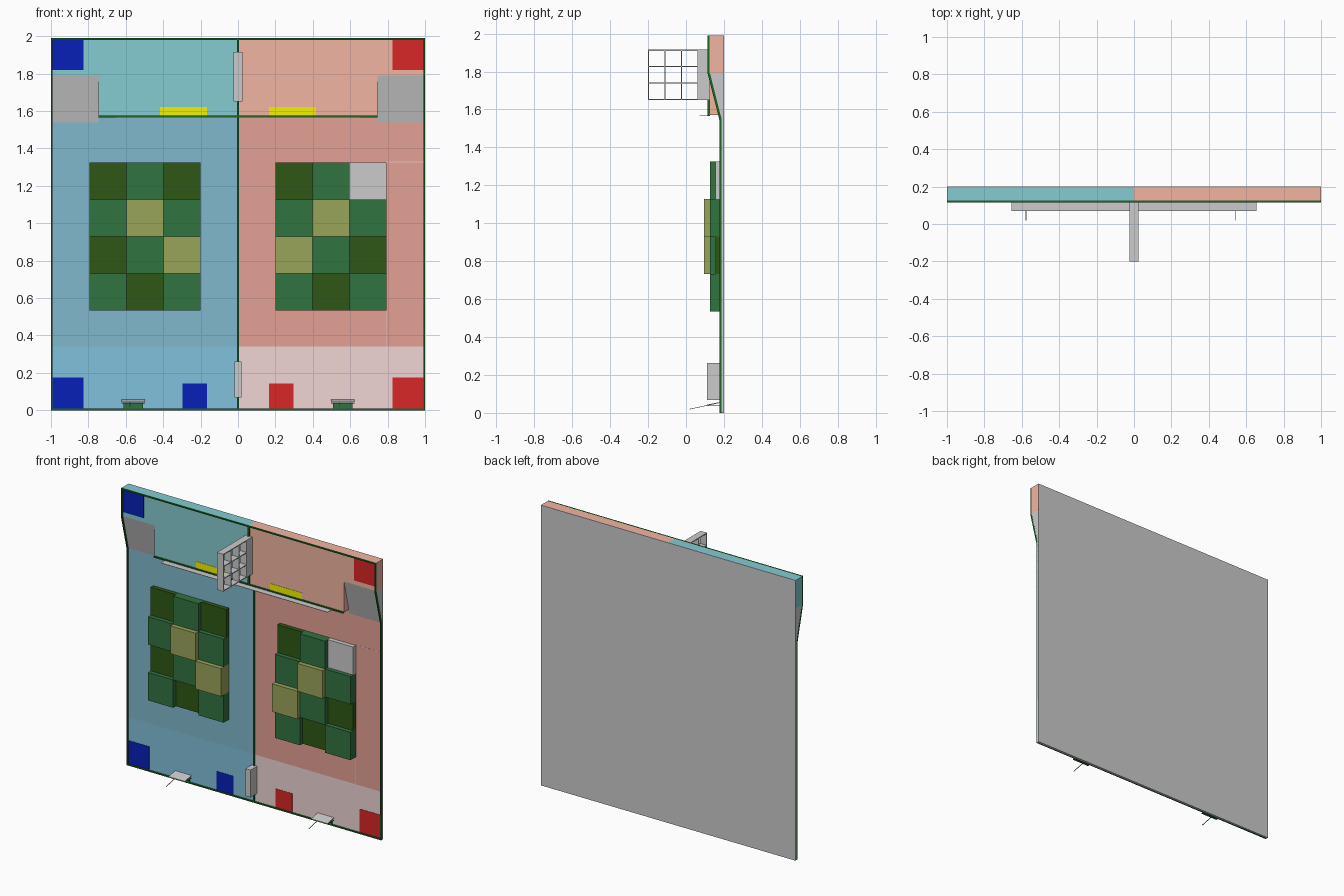
import bpy, bmesh
from mathutils import Vector

if "Cube" in bpy.data.objects:
    bpy.data.objects.remove(bpy.data.objects["Cube"])

H = 1.99                      # overall height
LOW, HIGH = 0.186, 0.125      # y of the lower floor and of the raised platform
STEP, EDGE = 1.57, 0.745      # platform lower edge, inner edge of the ramps


def mat(name, r, g, b):
    m = bpy.data.materials.new(name)
    lin = [min(1, c * 1.1 / 255) ** 2.2 for c in (r, g, b)]
    m.diffuse_color = (*lin, 1)
    m.use_nodes = True
    m.node_tree.nodes["Principled BSDF"].inputs["Base Color"].default_value = m.diffuse_color
    return m


GREEN = mat("border_green", 34, 92, 38)
BLUE = mat("blue", 14, 34, 166)
RED = mat("red", 196, 40, 40)
YELLOW = mat("yellow", 220, 220, 4)
DARK = mat("dark_green", 46, 80, 26)
MID = mat("mid_green", 48, 104, 60)
LIGHT = mat("light_green", 139, 148, 82)
PALE = mat("pale_line", 215, 175, 168)
FLOORS = {
    -1: [mat("blue_start", 116, 174, 199), mat("blue_floor", 116, 166, 185), mat("blue_upper", 120, 184, 190)],
    1: [mat("pink_start", 218, 192, 192), mat("red_floor", 207, 145, 135), mat("red_upper", 220, 163, 146)],
}


def prism(name, pts, offset, material=None):
    """Extrude a flat polygon of 3D points along an offset."""
    bm = bmesh.new()
    face = bm.faces.new([bm.verts.new(p) for p in pts])
    ext = bmesh.ops.extrude_face_region(bm, geom=[face])
    verts = [v for v in ext["geom"] if isinstance(v, bmesh.types.BMVert)]
    bmesh.ops.translate(bm, verts=verts, vec=offset)
    bmesh.ops.recalc_face_normals(bm, faces=bm.faces)
    me = bpy.data.meshes.new(name)
    bm.to_mesh(me)
    bm.free()
    ob = bpy.data.objects.new(name, me)
    bpy.context.collection.objects.link(ob)
    if material:
        me.materials.append(material)
    return ob


def box(name, x0, x1, y0, y1, z0, z1, material=None):
    x0, x1 = min(x0, x1), max(x0, x1)
    return prism(name, [(x0, y0, z0), (x1, y0, z0), (x1, y0, z1), (x0, y0, z1)], (0, y1 - y0, 0), material)


# Backing board
box("back_panel", -1, 1, 0.198, 0.2, 0, H)
box("base_board", -1, 1, 0.188, 0.198, 0, STEP)

for s, (start, floor, upper) in FLOORS.items():
    side = "left" if s < 0 else "right"
    team = BLUE if s < 0 else RED

    # Floors and raised platform
    box(side + "_start_floor", 0, s, LOW, 0.188, 0, 0.34, start)
    box(side + "_main_floor", 0, s, LOW, 0.188, 0.34, STEP, floor)
    outline = [(0, STEP), (EDGE, STEP), (EDGE, 1.79), (1, 1.79), (1, H), (0, H)]
    prism(side + "_platform", [(s * x, HIGH, z) for x, z in outline], (0, 0.198 - HIGH, 0), upper)

    # Ramp up to the platform
    ramp = [(0.198, 1.54), (LOW, 1.54), (HIGH, 1.79), (0.198, 1.79)]
    prism(side + "_ramp", [(s * EDGE, y, z) for y, z in ramp], (s * (0.9995 - EDGE), 0, 0))

    # Side border following the ramp
    rim = [(0.177, 0), (0.19, 0), (0.19, 1.54), (0.127, 1.79), (0.127, H),
           (0.114, H), (0.114, 1.79), (0.177, 1.54)]
    prism(side + "_border", [(s, y, z) for y, z in rim], (-s * 0.009, 0, 0), GREEN)

    # Coloured marks on the floor
    box(side + "_lower_corner_mark", s * 0.827, s * 0.991, 0.184, LOW, 0.01, 0.175, team)
    box(side + "_small_mark", s * 0.165, s * 0.297, 0.184, LOW, 0.01, 0.142, team)
    box(side + "_upper_corner_mark", s * 0.827, s * 0.991, 0.123, HIGH, 1.82, 1.981, team)
    box(side + "_yellow_mark", s * 0.167, s * 0.416, 0.123, HIGH, 1.575, 1.622, YELLOW)

    # Small bracket with slanted lever at the front edge
    c = s * 0.56
    box(side + "_bracket_plate", c - 0.053, c + 0.053, 0.176, LOW, 0.009, 0.04, MID)
    box(side + "_bracket_shelf", c - 0.064, c + 0.064, 0.112, LOW, 0.037, 0.04, MID)
    prism(side + "_bracket_flap", [(c - 0.064, y, z) for y, z in
          [(0.112, 0.041), (LOW, 0.055), (LOW, 0.058), (0.112, 0.044)]], (0.128, 0, 0))
    prism(side + "_lever", [(c - 0.02, y, z) for y, z in
          [(0.018, 0.018), (LOW, 0.054), (LOW, 0.057), (0.018, 0.021)]], (0.004, 0, 0))

# Remaining borders and dividers
box("bottom_border", -0.991, 0.991, 0.177, 0.19, 0, 0.009, GREEN)
box("top_border", -0.991, 0.991, 0.114, 0.127, H - 0.009, H, GREEN)
box("step_border", -EDGE, EDGE, 0.114, 0.127, STEP - 0.004, STEP + 0.005, GREEN)
box("lower_divider", -0.005, 0.005, 0.177, 0.19, 0.009, STEP, GREEN)
box("upper_divider", -0.005, 0.005, 0.114, 0.127, STEP + 0.005, H - 0.009, GREEN)

# Pale lines on the right floor
box("pale_line_across", 0.79, 0.991, 0.185, LOW, 1.326, 1.33, PALE)
box("pale_line_down", 0.79, 0.794, 0.185, LOW, 0.34, 1.326, PALE)

# Block fields of different heights, rows listed from the top
KINDS = {"D": (0.156, DARK), "M": (0.126, MID), "L": (0.095, LIGHT), "G": (0.156, None)}
CELL = 0.198
for side, x0, rows in (("left", -0.795, ("DMD", "MLM", "DML", "MDM")),
                       ("right", 0.201, ("DMG", "MLM", "LMD", "MDM"))):
    for r, row in enumerate(rows):
        for c, kind in enumerate(row):
            front, m = KINDS[kind]
            x, z = x0 + c * CELL, 1.326 - r * CELL
            box(f"{side}_block_{r}_{c}", x, x + CELL, front, LOW, z - CELL, z, m)

# Open lattice standing out from the platform
Z0, Z1, Y0, Y1 = 1.65, 1.915, -0.2, 0.06
T = 0.006
box("lattice_mount", -0.025, 0.025, Y1, HIGH, Z0, Z1)
for i in range(4):
    z = Z0 + i * (Z1 - Z0 - T) / 3
    box(f"lattice_shelf_{i}", -0.025, 0.025, Y0, Y1, z, z + T)
    if i < 3:
        y = Y0 + i * (Y1 - Y0) / 3
        box(f"lattice_upright_{i}", -0.025, 0.025, y, y + T, Z0, Z1)

# Thin shelf below the platform edge and lower central box
box("thin_shelf", -0.655, 0.655, 0.07, 0.118, 1.566, 1.569)
box("lower_center_box", -0.02, 0.02, 0.112, LOW, 0.068, 0.262)
